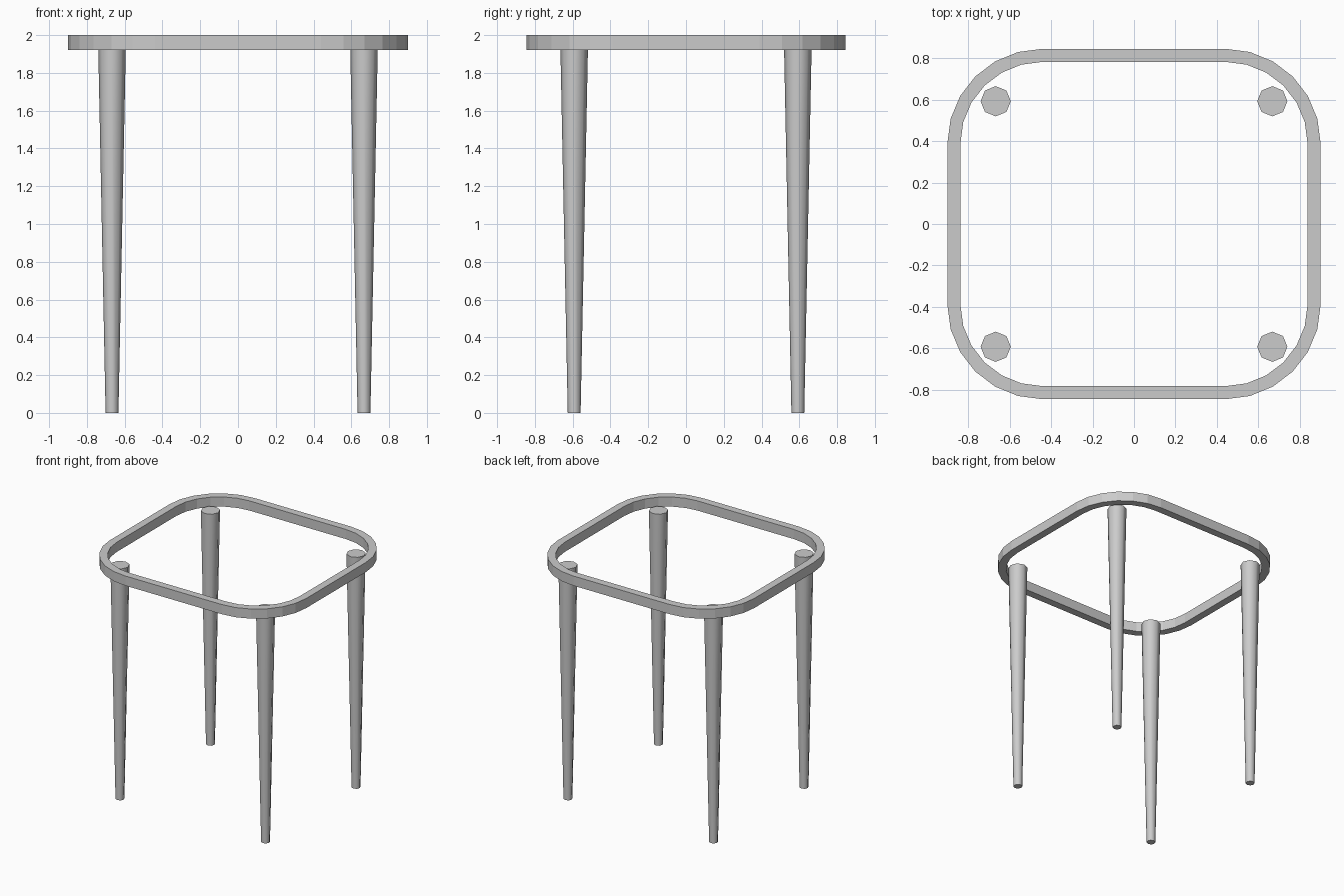
import bpy, bmesh
from math import sin, cos, pi

cube = bpy.data.objects.get("Cube")
if cube:
    bpy.data.objects.remove(cube)

grey = bpy.data.materials.new("plain grey")
grey.use_nodes = True
colour = (0.6, 0.6, 0.6, 1)
grey.diffuse_color = colour
grey.node_tree.nodes["Principled BSDF"].inputs["Base Color"].default_value = colour


def finish(bm, name):
    bmesh.ops.recalc_face_normals(bm, faces=bm.faces)
    mesh = bpy.data.meshes.new(name)
    bm.to_mesh(mesh)
    bm.free()
    mesh.materials.append(grey)
    obj = bpy.data.objects.new(name, mesh)
    bpy.context.collection.objects.link(obj)
    return obj


def smooth(obj, angle):
    bpy.ops.object.select_all(action='DESELECT')
    obj.select_set(True)
    bpy.context.view_layer.objects.active = obj
    bpy.ops.object.shade_smooth_by_angle(angle=angle)


def rounded_loop(half_x, half_y, flat_x=0.44, flat_y=0.39, steps=6):
    """Outline with straight sides and elliptical corners."""
    points = []
    for k, (sx, sy) in enumerate([(1, 1), (-1, 1), (-1, -1), (1, -1)]):
        for i in range(steps + 1):
            a = (k + i / steps) * pi / 2
            points.append((sx * flat_x + (half_x - flat_x) * cos(a),
                           sy * flat_y + (half_y - flat_y) * sin(a)))
    return points


# Seat rim: four stacked outlines bridged into a closed band
bm = bmesh.new()
outer, inner = rounded_loop(0.90, 0.845), rounded_loop(0.837, 0.782)
loops = [[bm.verts.new((x, y, z)) for x, y in outline]
         for outline, z in [(outer, 1.92), (outer, 2.0), (inner, 2.0), (inner, 1.92)]]
n = len(outer)
for k in range(4):
    a, b = loops[k], loops[(k + 1) % 4]
    for i in range(n):
        j = (i + 1) % n
        bm.faces.new((a[i], a[j], b[j], b[i]))
finish(bm, "seat_rim")

# Four tapered legs
TOP = 1.935
for y, end in [(-0.592, "front"), (0.592, "back")]:
    for x, side in [(-0.667, "right"), (0.667, "left")]:
        bm = bmesh.new()
        bmesh.ops.create_cone(bm, cap_ends=True, segments=8,
                              radius1=0.034, radius2=0.073, depth=TOP)
        leg = finish(bm, f"{end}_{side}_leg")
        leg.location = (x, y, TOP / 2)
        smooth(leg, pi / 3)
